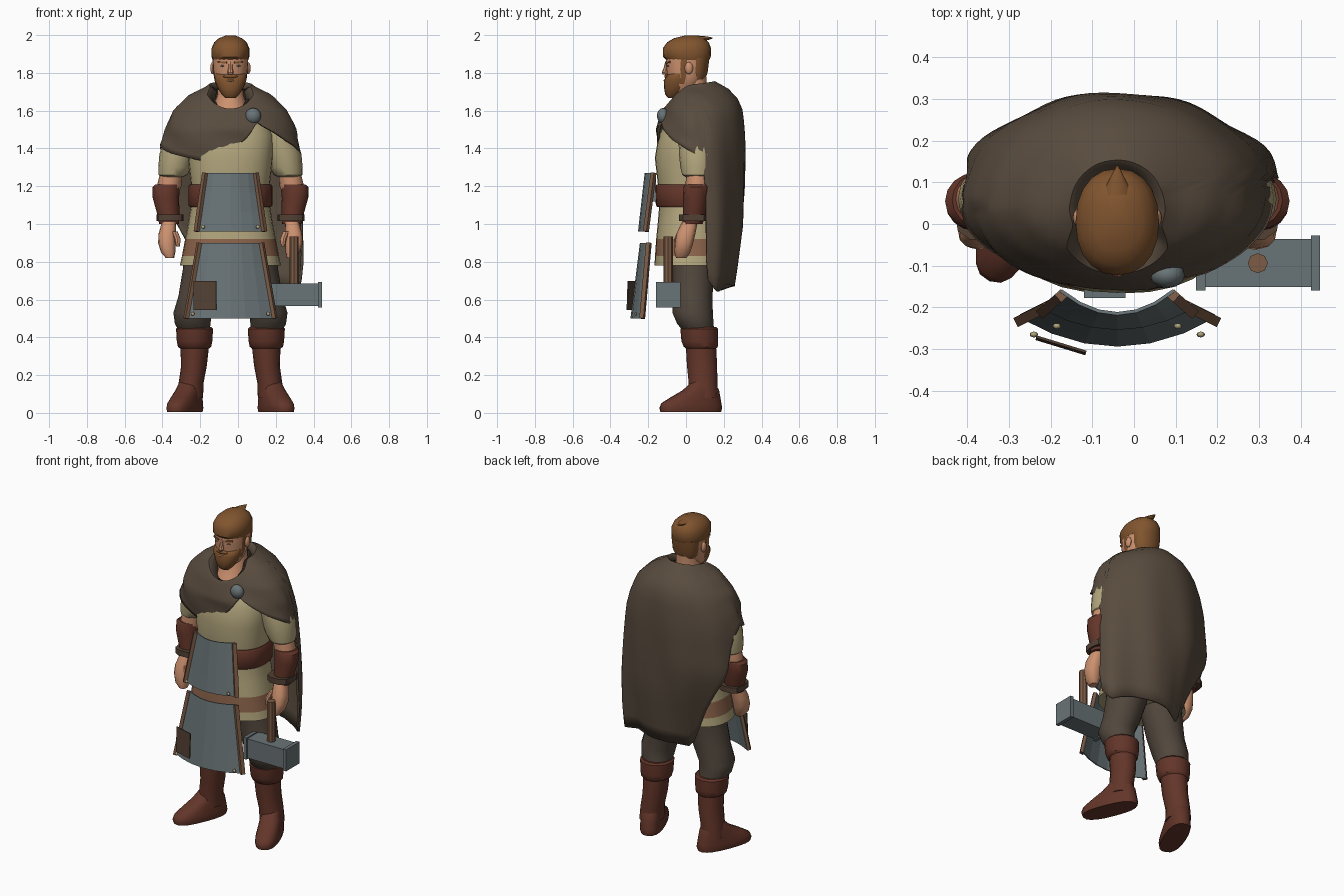
import bpy, bmesh, math
from mathutils import Matrix, Vector

if "Cube" in bpy.data.objects:
    bpy.data.objects.remove(bpy.data.objects["Cube"])

X0 = -0.04  # body centre line


def material(name, rgb):
    m = bpy.data.materials.new(name)
    m.diffuse_color = (*rgb, 1)
    m.use_nodes = True
    m.node_tree.nodes["Principled BSDF"].inputs["Base Color"].default_value = m.diffuse_color
    return m


CLOAK = material("cloak_brown", (.100, .072, .049))
TUNIC = material("tunic_beige", (.450, .380, .205))
LEATHER = material("red_leather", (.125, .036, .022))
SKIN = material("skin", (.610, .285, .160))
HAIR = material("ginger_hair", (.220, .090, .028))
STEEL = material("steel", (.141, .172, .182))
WOOD = material("wood", (.205, .107, .061))
CLOTH = material("trouser_brown", (.082, .062, .046))
TRIM = material("trim_tan", (.262, .127, .070))
DARK = material("dark_leather", (.085, .052, .034))


def finish(name, bm, mats, rule=None, recalc=True):
    if recalc:
        bmesh.ops.recalc_face_normals(bm, faces=bm.faces[:])
    if rule:
        for f in bm.faces:
            f.material_index = rule(f.calc_center_median())
    me = bpy.data.meshes.new(name)
    bm.to_mesh(me)
    bm.free()
    for m in mats:
        me.materials.append(m)
    ob = bpy.data.objects.new(name, me)
    bpy.context.collection.objects.link(ob)
    return ob


def loft(name, rings, mats, n=18, power=2.0, rule=None, matrix=None):
    """Skin horizontal rings (x, y, z, rx, ry) into a closed form."""
    bm = bmesh.new()
    loops = []
    for x, y, z, rx, ry in rings:
        loop = []
        for i in range(n):
            a = math.tau * i / n
            c, s = math.cos(a), math.sin(a)
            px = math.copysign(abs(c) ** (2 / power), c) * rx
            py = math.copysign(abs(s) ** (2 / power), s) * ry
            loop.append(bm.verts.new((x + px, y + py, z)))
        loops.append(loop)
    for a, b in zip(loops, loops[1:]):
        for i in range(n):
            j = (i + 1) % n
            bm.faces.new((a[i], a[j], b[j], b[i]))
    bm.faces.new(loops[0])
    bm.faces.new(loops[-1])
    if matrix:
        bm.transform(matrix)
    return finish(name, bm, mats, rule)


def box(name, centre, size, mat, matrix=None):
    bm = bmesh.new()
    m = matrix or Matrix.Translation(centre)
    bmesh.ops.create_cube(bm, size=1, matrix=m @ Matrix.Diagonal((*size, 1)))
    return finish(name, bm, [mat])


def bar(name, p, q, w, d, mat):
    """Rectangular strip running from p to q."""
    p, q = Vector(p), Vector(q)
    rot = (q - p).to_track_quat('Z', 'Y').to_matrix().to_4x4()
    return box(name, None, (w, d, (q - p).length), mat, Matrix.Translation((p + q) / 2) @ rot)


def ball(name, centre, size, mat):
    bm = bmesh.new()
    bmesh.ops.create_uvsphere(bm, u_segments=12, v_segments=8, radius=1,
                              matrix=Matrix.Translation(centre) @ Matrix.Diagonal((*size, 1)))
    return finish(name, bm, [mat])


def lerp_table(table, t):
    if t <= table[0][0]:
        return table[0][1:]
    for a, b in zip(table, table[1:]):
        if t <= b[0]:
            k = (t - a[0]) / (b[0] - a[0])
            return [u + (v - u) * k for u, v in zip(a[1:], b[1:])]
    return table[-1][1:]


# tunic with a tan band near the hem
loft("tunic", [(X0, .02, .78, .268, .187), (X0, .02, .83, .257, .184), (X0, .02, .92, .24, .178),
               (X0, .02, 1.0, .225, .17), (X0, .02, 1.12, .205, .16), (X0, .02, 1.22, .21, .17),
               (X0, .02, 1.35, .225, .185), (X0, .03, 1.47, .23, .175), (X0, .04, 1.55, .20, .14),
               (X0, .05, 1.61, .11, .10)],
     [TUNIC, TRIM], 28, 2.4, lambda c: int(.83 < c.z < .92))
loft("belt", [(X0, .02, 1.09, .215, .172), (X0, .02, 1.10, .222, .18), (X0, .02, 1.20, .222, .182),
              (X0, .02, 1.21, .215, .175)], [LEATHER], 28, 2.4)
box("belt_buckle", (-.07, -.168, 1.18), (.10, .02, .12), STEEL)
loft("neck", [(X0, .01, 1.56, .11, .12), (X0, .015, 1.62, .09, .10), (X0, .035, 1.69, .068, .072),
              (X0, .035, 1.78, .065, .075)], [SKIN])

# head, beard and hair
loft("head", [(X0, -.015, 1.70, .055, .065), (X0, -.01, 1.74, .078, .085), (X0, 0, 1.78, .088, .098),
              (X0, 0, 1.82, .091, .105), (X0, .005, 1.86, .094, .112), (X0, .005, 1.90, .094, .112)],
     [SKIN, HAIR], 24, 2.2,
     lambda c: int((c.z > 1.76 and c.y > .055) or (c.z < 1.88 and .005 > c.y > -.035 and abs(c.x - X0) > .07)))
loft("hair", [(X0, .01, 1.868, .094, .113), (X0, .005, 1.885, .100, .126), (X0, .005, 1.93, .100, .128),
              (X0, .01, 1.962, .086, .11), (X0, .015, 1.983, .062, .08), (X0, .03, 1.998, .025, .035)],
     [HAIR], 20, 2.2)
loft("hair_back", [(X0, .06, 1.765, .065, .04), (X0, .06, 1.80, .082, .055), (X0, .06, 1.88, .09, .065)], [HAIR])
loft("hair_tuft", [(0, 0, 0, .04, .02), (0, 0, .05, .025, .014), (0, 0, .095, .003, .003)], [HAIR], 8,
     matrix=Matrix.Translation((X0, .045, 1.978)) @ Matrix.Rotation(math.radians(-86), 4, 'X'))
loft("beard", [(X0, -.075, 1.668, .028, .02), (X0, -.068, 1.685, .046, .042), (X0, -.05, 1.72, .068, .066),
               (X0, -.042, 1.76, .084, .073), (X0, -.04, 1.785, .086, .066), (X0, -.03, 1.797, .085, .058)],
     [HAIR], 20, 2.2)
ball("moustache", (X0, -.102, 1.782), (.040, .013, .011), HAIR)
ball("mouth", (X0, -.113, 1.760), (.02, .006, .005), SKIN)
loft("nose", [(X0, -.111, 1.792, .012, .012), (X0, -.112, 1.803, .017, .016), (X0, -.106, 1.825, .011, .013),
              (X0, -.10, 1.86, .01, .01)], [SKIN], 8)

# cloak: radius by height, hem by angle; the right hem is drawn in towards the legs
PROFILE = [(.62, .405, .08, .19), (.80, .41, .12, .22), (1.0, .40, .15, .25), (1.2, .385, .18, .258),
           (1.4, .366, .195, .26), (1.5, .34, .205, .255), (1.6, .295, .17, .245), (1.68, .215, .125, .21),
           (1.72, .13, .09, .16), (1.76, .085, .075, .085)]
HEM = [(0, 1.37), (11, 1.34), (14, .85), (20, .70), (35, .64), (55, .68), (90, .67), (112, .65), (122, .70),
       (132, .85), (145, 1.04), (155, 1.15), (163, 1.30), (170, 1.37), (180, 1.42), (215, 1.37), (250, 1.33),
       (270, 1.38), (285, 1.46), (295, 1.54), (300, 1.52), (325, 1.44), (360, 1.37)]
bm = bmesh.new()
cols, rows, grid = 90, 16, []
for i in range(cols):
    deg = i * 360 / cols
    a = math.radians(deg)
    c, s = math.cos(a), math.sin(a)
    top = 1.735 + .015 * s - .115 * max(0, -s) ** 5
    hem = lerp_table(HEM, deg)[0]
    col = []
    for j in range(-1, rows + 1):
        t = max(j, 0) / rows
        z = top + (hem - top) * t ** 1.2
        w, front, back = lerp_table(PROFILE, z)
        fold = 1 + (.035 * math.sin(9 * a + 3 * z) * (1.7 - z) if s > 0 else .022 * t * math.sin(5 * a + 30 * z))
        if s > 0:
            fold *= 1 - .38 * min(1, max(0, -c) * 2) * min(1, max(0, (1.15 - z) / .5))
        if j < 0:  # collar turned inward
            fold, z = .7, z - .025
        col.append(bm.verts.new((X0 + w * c * fold, .05 + (back if s > 0 else front) * s * fold, z)))
    grid.append(col)
for i in range(cols):
    p, q = grid[i], grid[(i + 1) % cols]
    for j in range(rows + 1):
        bm.faces.new((p[j], p[j + 1], q[j + 1], q[j]))
cloak = finish("cloak", bm, [CLOAK])
sol = cloak.modifiers.new("thickness", 'SOLIDIFY')
sol.thickness, sol.offset = .012, 0
ball("cloak_clasp", (.08, -.122, 1.572), (.042, .032, .042), STEEL)

# limbs, mirrored about the body centre
for s, side in ((-1, "right"), (1, "left")):
    def limb(part, rings, mat, n=16, power=2.0):
        loft(f"{side}_{part}", [(X0 + s * x, y, z, rx, ry) for x, y, z, rx, ry in rings], [mat], n, power)

    limb("sleeve", [(.20, .06, 1.54, .09, .09), (.25, .06, 1.46, .098, .10), (.28, .06, 1.37, .096, .097),
                    (.295, .06, 1.30, .087, .09), (.305, .06, 1.26, .076, .08), (.31, .06, 1.25, .06, .065)], TUNIC)
    limb("forearm", [(.312, .06, 1.28, .058, .06), (.325, .06, 1.20, .065, .062), (.335, .05, 1.14, .05, .05)], SKIN)
    limb("bracer", [(.33, .058, 1.21, .066, .064), (.34, .055, 1.195, .073, .068), (.342, .05, 1.14, .07, .066),
                    (.33, .045, 1.06, .060, .060), (.325, .035, 1.0, .052, .053)], LEATHER)
    limb("wrist_strap", [(.32, .04, 1.015, .072, .08), (.32, .04, 1.05, .072, .08)], DARK, 10, 3)
    limb("hand", [(.325, .02, 1.01, .038, .042), (.335, 0, .95, .045, .05), (.337, -.01, .90, .046, .048),
                  (.33, -.02, .85, .038, .042), (.32, -.025, .82, .022, .028)], SKIN, 12, 2.5)
    limb("thumb", [(.295, -.025, .96, .016, .02), (.28, -.045, .92, .017, .018), (.278, -.05, .88, .01, .012)], SKIN, 8)
    limb("trouser_leg", [(.11, .04, .90, .13, .13), (.13, .04, .76, .122, .112), (.165, .035, .62, .110, .105),
                         (.20, .035, .53, .102, .107), (.20, .05, .47, .094, .096), (.19, .07, .43, .08, .08)], CLOTH)
    limb("boot_shaft", [(.19, .07, .455, .088, .09), (.19, .07, .445, .098, .10), (.19, .073, .38, .094, .097),
                        (.19, .078, .35, .088, .09), (.19, .08, .34, .075, .08), (.193, .085, .25, .068, .08),
                        (.208, .09, .16, .066, .076), (.213, .09, .08, .068, .08)], LEATHER)
    # foot, toes turned out
    turn = Matrix.Translation((X0 + s * .215, .09, 0)) @ Matrix.Rotation(s * math.radians(22), 4, 'Z')
    loft(f"{side}_boot_foot", [(0, -.070, .005, .066, .170), (0, -.070, .025, .070, .175),
                               (0, -.067, .05, .068, .168), (0, -.045, .08, .064, .14), (0, -.012, .12, .061, .098),
                               (0, 0, .165, .05, .06)], [LEATHER], 20, 2.5, matrix=turn)
    # ears, brows and eyes
    ball(f"{side}_ear", (X0 + s * .094, .015, 1.825), (.013, .022, .032), SKIN)
    bar(f"{side}_brow", (X0 + s * .02, -.106, 1.855), (X0 + s * .066, -.086, 1.857), .007, .010, HAIR)
    ball(f"{side}_eye", (X0 + s * .04, -.094, 1.837), (.013, .007, .005), STEEL)

# bowed steel apron plates with wooden edge strips: (z, half width, y, bow)
for label, hi, lo in (("upper", (1.27, .135, -.215, .055), (.96, .18, -.25, .05)),
                      ("lower", (.90, .165, -.24, .055), (.50, .235, -.29, .07))):
    bm = bmesh.new()
    grid = []
    for j in range(4):
        z, hw, y, bow = [p + (q - p) * j / 3 for p, q in zip(hi, lo)]
        us = [-1 + i / 3 for i in range(7)]
        grid.append([bm.verts.new((X0 + u * hw, y + bow * u * u, z)) for u in us])
    for p, q in zip(grid, grid[1:]):
        for i in range(6):
            bm.faces.new((p[i], q[i], q[i + 1], p[i + 1]))
    plate = finish(f"{label}_apron_plate", bm, [STEEL], recalc=False)
    sol = plate.modifiers.new("thickness", 'SOLIDIFY')
    sol.thickness, sol.offset = .008, 0
    for s in (-1, 1):
        ends = [(X0 + s * hw, y + bow - .012, z) for z, hw, y, bow in (hi, lo)]
        bar(f"{label}_apron_strip", *ends, .024, .02, WOOD)
        ball(f"{label}_apron_rivet", (X0 + s * (lo[1] - .035), lo[2] + lo[3] - .045, lo[0] + .025),
             (.01, .007, .01), TUNIC)

# leather patch on the lower plate, following its slope
box("apron_patch", None, (.125, .006, .155), DARK, Matrix.Translation((-.175, -.291, .622))
    @ Matrix.Rotation(math.radians(-17), 4, 'Z') @ Matrix.Rotation(math.radians(-2), 4, 'X'))

# hammer
box("hammer_head", (.297, -.094, .625), (.27, .115, .12), STEEL)
for x in (.16, .435):
    box("hammer_end_plate", (x, -.094, .625), (.022, .132, .135), STEEL)
loft("hammer_handle", [(.297, -.094, .60, .024, .024), (.297, -.094, .935, .024, .024)], [WOOD], 8)

# shade rounded forms smooth, keep hard edges crisp
bpy.ops.object.select_all(action='DESELECT')
for ob in bpy.context.scene.objects:
    if not any(k in ob.name for k in ("apron", "hammer", "buckle")):
        ob.select_set(True)
bpy.context.view_layer.objects.active = cloak
bpy.ops.object.shade_smooth_by_angle(angle=math.radians(40))
